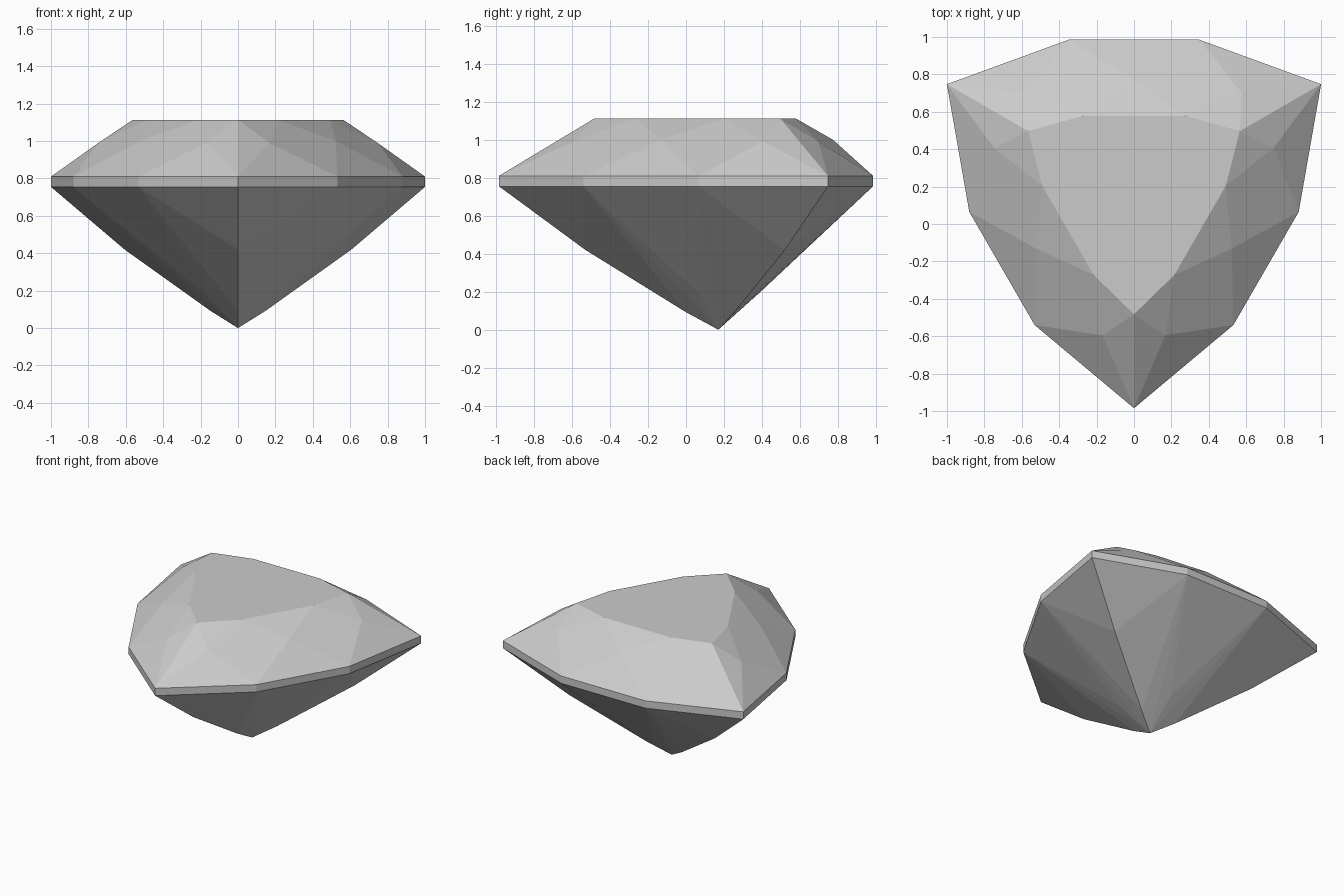
import bpy
import bmesh
from math import radians, cos, sin
from mathutils import Vector

old = bpy.data.objects.get("Cube")
if old:
    bpy.data.objects.remove(old, do_unlink=True)

CENTRE_Y = 0.17
GIRDLE_TOP, GIRDLE_LOW, TABLE_Z = 0.81, 0.755, 1.112


def material(name, value):
    mat = bpy.data.materials.new(name)
    mat.use_nodes = True
    colour = (value, value, value, 1)
    mat.diffuse_color = colour
    mat.node_tree.nodes["Principled BSDF"].inputs["Base Color"].default_value = colour
    return mat


def polar(radius, degrees, z):
    a = radians(degrees)
    return Vector((radius * cos(a), CENTRE_Y + radius * sin(a), z))


bm = bmesh.new()


def facet(*points):
    bm.faces.new([bm.verts.new(p) for p in points])


culet = Vector((0, CENTRE_Y, 0))
table = []

# Three-fold cut: each corner is mirrored into two half sectors
for corner in (-90, 30, 150):
    for side in (-1, 1):
        def at(radius, offset, z):
            return polar(radius, corner + side * offset, z)

        # Crown points
        t0, t1 = at(0.653, 0, TABLE_Z), at(0.492, 26, TABLE_Z)
        star = at(0.783, 12.4, 0.99)
        mid = at(0.604, 60, 1.0)
        g0, g1 = at(1.155, 0, GIRDLE_TOP), at(0.887, 36.8, GIRDLE_TOP)
        g2 = at(0.887, 83.2, GIRDLE_TOP)
        t2 = at(0.492, 94, TABLE_Z)

        # Crown facets
        facet(t0, star, g0)
        facet(t0, t1, star)
        facet(t1, mid, g1, star)
        facet(star, g1, g0)

        # Girdle and pavilion points
        drop = Vector((0, 0, GIRDLE_LOW - GIRDLE_TOP))
        b0, b1, b2 = g0 + drop, g1 + drop, g2 + drop
        ridge, keel = at(0.70, 0, 0.42), at(0.17, 0, 0.092)
        low, lower = at(0.447, 60, 0.41), at(0.22, 60, 0.197)

        # Girdle band and pavilion facets
        facet(g0, g1, b1, b0)
        facet(b0, b1, ridge)
        facet(ridge, b1, keel)
        facet(keel, b1, culet)
        facet(b1, low, lower)
        facet(b1, lower, culet)

        # Facets shared by neighbouring sectors
        if side == 1:
            facet(t1, t2, mid)
            facet(mid, g2, g1)
            facet(g1, g2, b2, b1)
            facet(b1, b2, low)
            table += [t0, t1, t2]

# Flat table on top
facet(*table)

bmesh.ops.remove_doubles(bm, verts=bm.verts, dist=0.0005)
bmesh.ops.recalc_face_normals(bm, faces=bm.faces)
mesh = bpy.data.meshes.new("cut_gem")
bm.to_mesh(mesh)
bm.free()
mesh.materials.append(material("pale grey", 0.6))
gem = bpy.data.objects.new("cut_gem", mesh)
bpy.context.collection.objects.link(gem)
